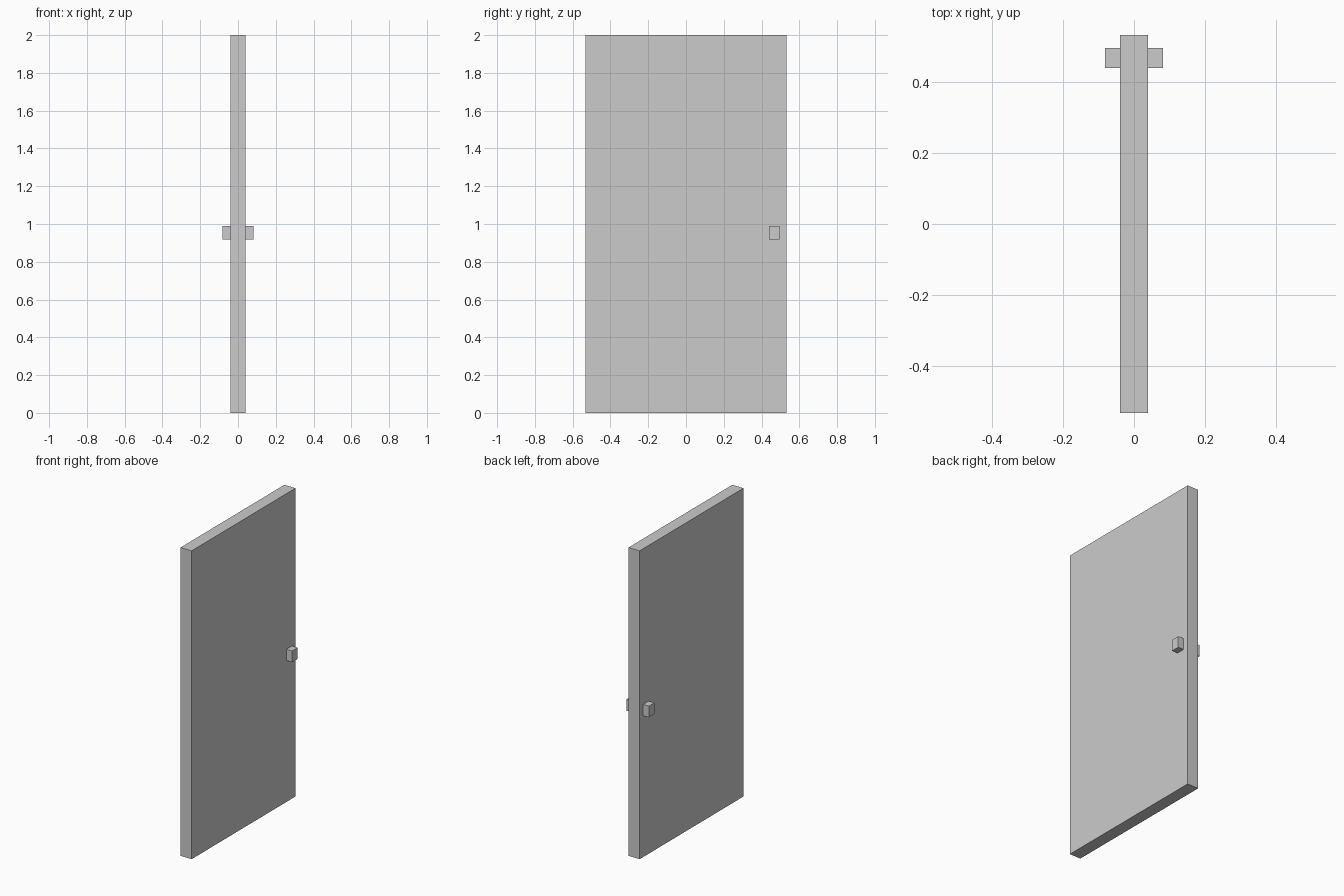
import bpy

if "Cube" in bpy.data.objects:
    bpy.data.objects.remove(bpy.data.objects["Cube"])


def box(name, lo, hi):
    """Add a box spanning two opposite corners."""
    centre = [(a + b) / 2 for a, b in zip(lo, hi)]
    bpy.ops.mesh.primitive_cube_add(size=1, location=centre)
    obj = bpy.context.object
    obj.name = name
    obj.scale = [b - a for a, b in zip(lo, hi)]
    bpy.ops.object.transform_apply(location=False, rotation=False, scale=True)
    return obj


# Door slab
box("door_panel", (-0.04, -0.532, 0), (0.04, 0.532, 2))

# One handle block on each face
for name, x0, x1 in (("handle_left", -0.081, -0.04), ("handle_right", 0.04, 0.081)):
    box(name, (x0, 0.44, 0.917), (x1, 0.496, 0.99))
